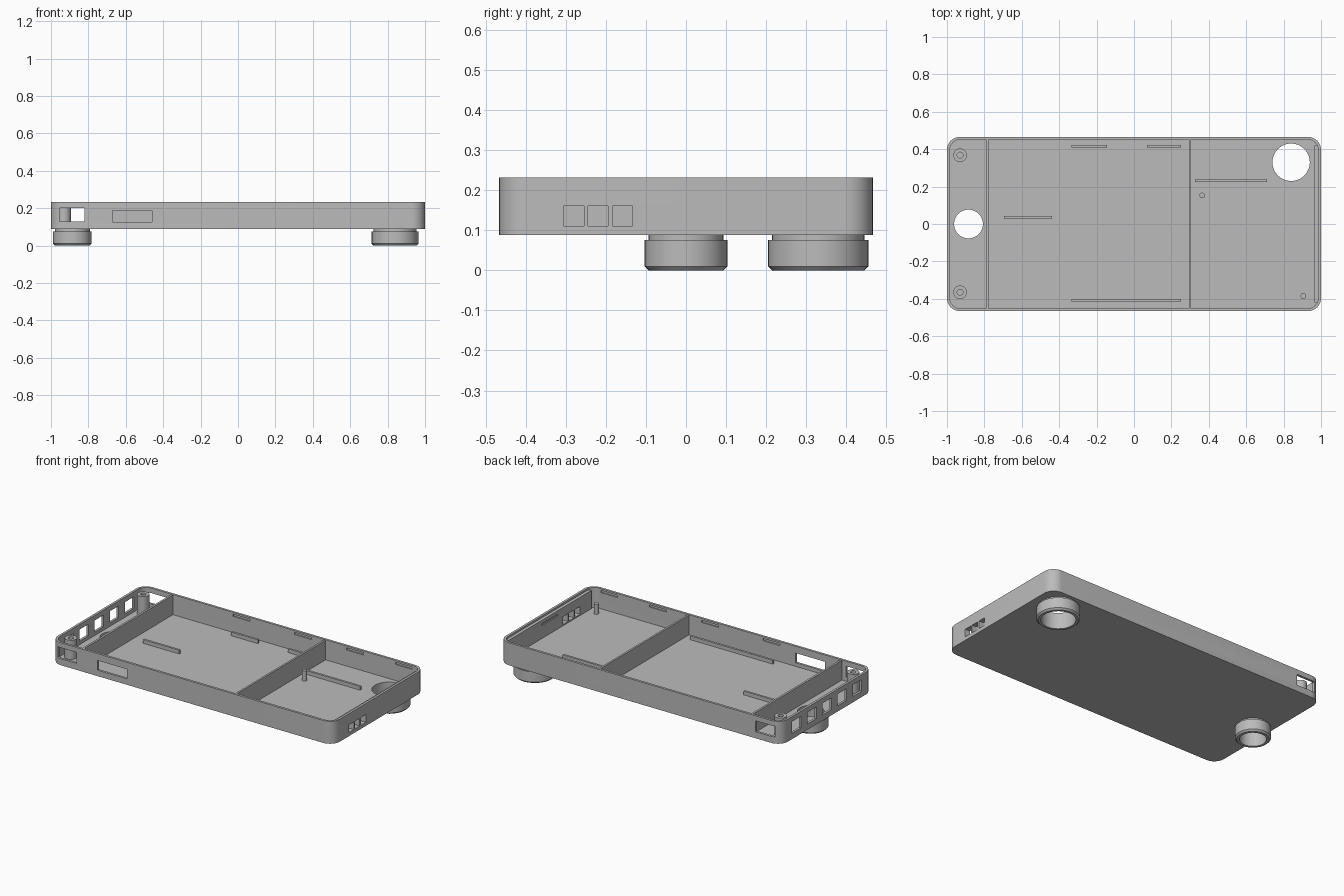
import bpy, bmesh, math
from mathutils import Matrix

old = bpy.data.objects.get("Cube")
if old:
    bpy.data.objects.remove(old, do_unlink=True)

BOTTOM, FLOOR, TOP = 0.088, 0.103, 0.232
HALF_X, HALF_Y, WALL = 1.0, 0.466, 0.015

grey = bpy.data.materials.new("plastic grey")
grey.use_nodes = True
grey.diffuse_color = (0.5, 0.5, 0.5, 1)
grey.node_tree.nodes["Principled BSDF"].inputs["Base Color"].default_value = (0.5, 0.5, 0.5, 1)


def finish(name, bm):
    bmesh.ops.recalc_face_normals(bm, faces=bm.faces)
    mesh = bpy.data.meshes.new(name)
    bm.to_mesh(mesh)
    bm.free()
    mesh.materials.append(grey)
    ob = bpy.data.objects.new(name, mesh)
    bpy.context.collection.objects.link(ob)
    return ob


def add_box(bm, x0, x1, y0, y1, z0, z1):
    place = Matrix.Translation(((x0 + x1) / 2, (y0 + y1) / 2, (z0 + z1) / 2))
    size = Matrix.Diagonal((x1 - x0, y1 - y0, z1 - z0, 1))
    bmesh.ops.create_cube(bm, size=1, matrix=place @ size)


def boxes(name, *items):
    bm = bmesh.new()
    for item in items:
        add_box(bm, *item)
    return finish(name, bm)


def rounded_slab(name, hx, hy, radius, z0, z1, steps=10):
    bm = bmesh.new()
    ring = []
    for corner, (sx, sy) in enumerate([(1, 1), (-1, 1), (-1, -1), (1, -1)]):
        for i in range(steps + 1):
            a = (corner + i / steps) * math.pi / 2
            ring.append(bm.verts.new((sx * (hx - radius) + radius * math.cos(a),
                                      sy * (hy - radius) + radius * math.sin(a), z0)))
    face = bm.faces.new(ring)
    top = bmesh.ops.extrude_face_region(bm, geom=[face])["geom"]
    for v in top:
        if isinstance(v, bmesh.types.BMVert):
            v.co.z = z1
    return finish(name, bm)


def lathe(name, x, y, profile, sides=48):
    """Spin a closed (radius, z) outline about a vertical axis."""
    bm = bmesh.new()
    rings = [[bm.verts.new((x + r * math.cos(math.tau * i / sides),
                            y + r * math.sin(math.tau * i / sides), z))
              for i in range(sides)] for r, z in profile]
    for a, b in zip(rings, rings[1:] + rings[:1]):
        for i in range(sides):
            j = (i + 1) % sides
            bm.faces.new((a[i], a[j], b[j], b[i]))
    return finish(name, bm)


def cylinder(name, x, y, radius, z0, z1, sides=48):
    bm = bmesh.new()
    bmesh.ops.create_cone(bm, cap_ends=True, segments=sides, radius1=radius, radius2=radius,
                          depth=z1 - z0, matrix=Matrix.Translation((x, y, (z0 + z1) / 2)))
    return finish(name, bm)


def cut(target, cutter):
    mod = target.modifiers.new("cut", "BOOLEAN")
    mod.operation, mod.solver, mod.object = "DIFFERENCE", "EXACT", cutter
    bpy.context.view_layer.objects.active = target
    bpy.ops.object.modifier_apply(modifier=mod.name)
    bpy.data.objects.remove(cutter, do_unlink=True)


# Open tray
tray = rounded_slab("tray", HALF_X, HALF_Y, 0.07, BOTTOM, TOP)
cut(tray, rounded_slab("cavity", HALF_X - WALL, HALF_Y - WALL, 0.055, FLOOR, TOP + 0.1))
end_wall = boxes("end_wall_lining", (0.965, 0.988, -0.42, 0.42, FLOOR - 0.003, TOP - 0.012))

# Side openings: end windows, corner ports and front slot
windows = [(-1.1, -0.95, y - 0.045, y + 0.045, 0.125, 0.2)
           for y in (-0.307, -0.153, 0, 0.153, 0.307)]
ports = [(-0.955, -0.82, s * 0.48 - 0.05, s * 0.48 + 0.05, 0.13, 0.2) for s in (-1, 1)]
slot = (-0.67, -0.46, -0.53, -0.43, 0.126, 0.188)
cut(tray, boxes("opening_cutter", slot, *windows, *ports))

# Three small sockets through the lined end
for part in (tray, end_wall):
    cut(part, boxes("socket_cutter", *[(0.9, 1.1, y - 0.025, y + 0.025, 0.111, 0.161)
                                       for y in (-0.28, -0.22, -0.158)]))

# Shallow catch grooves inside the long walls and the lined end
inner = HALF_Y - WALL
grooves = [(x - 0.06, x + 0.06, s * inner - 0.007, s * inner + 0.007, 0.206, 0.22)
           for x in (-0.29, 0.145, 0.515, 0.86) for s in (-1, 1)]
cut(tray, boxes("groove_cutter", *grooves))
cut(end_wall, boxes("end_groove_cutter", (0.95, 0.972, -0.08, 0.08, 0.185, 0.198)))

# Hollow feet, open through the floor
feet = {"large_foot": (0.84, 0.33, 0.125, 0.1), "small_foot": (-0.885, 0, 0.103, 0.077)}
for name, (x, y, outer, bore) in feet.items():
    cut(tray, cylinder("bore_cutter", x, y, bore, 0.05, 0.12))
    neck = outer - 0.01
    lathe(name, x, y, [(bore, BOTTOM + 0.004), (neck, BOTTOM + 0.004), (neck, 0.076),
                       (outer, 0.076), (outer, 0.01), (outer - 0.01, 0), (bore, 0)])

# Cross partitions
for name, x0, x1 in (("left_partition", -0.79, -0.777), ("right_partition", 0.294, 0.306)):
    boxes(name, (x0, x1, -inner - 0.003, inner + 0.003, FLOOR - 0.003, TOP - 0.003))

# Low locating ridges on the floor
ridges = [(-0.695, -0.438, 0.036), (0.325, 0.71, 0.231), (-0.335, -0.145, 0.415),
          (0.07, 0.25, 0.415), (-0.335, 0.25, -0.407)]
boxes("floor_ridges", *[(x0, x1, y - 0.007, y + 0.007, FLOOR - 0.003, 0.127)
                        for x0, x1, y in ridges])

# Hollow screw posts and solid locating pins
for name, y in (("front_screw_post", -0.365), ("back_screw_post", 0.368)):
    lathe(name, -0.93, y, [(0.016, FLOOR - 0.003), (0.036, FLOOR - 0.003),
                           (0.036, 0.226), (0.016, 0.226)], 32)
cylinder("back_pin", 0.365, 0.153, 0.015, FLOOR - 0.003, 0.167, 24)
cylinder("front_pin", 0.905, -0.385, 0.015, FLOOR - 0.003, 0.167, 24)

# Smooth the rounded surfaces and keep the edges sharp
for ob in bpy.context.collection.objects:
    if ob.type == "MESH" and ob.data.materials and ob.data.materials[0] == grey:
        bpy.ops.object.select_all(action="DESELECT")
        ob.select_set(True)
        bpy.context.view_layer.objects.active = ob
        bpy.ops.object.shade_smooth_by_angle(angle=math.radians(30))
